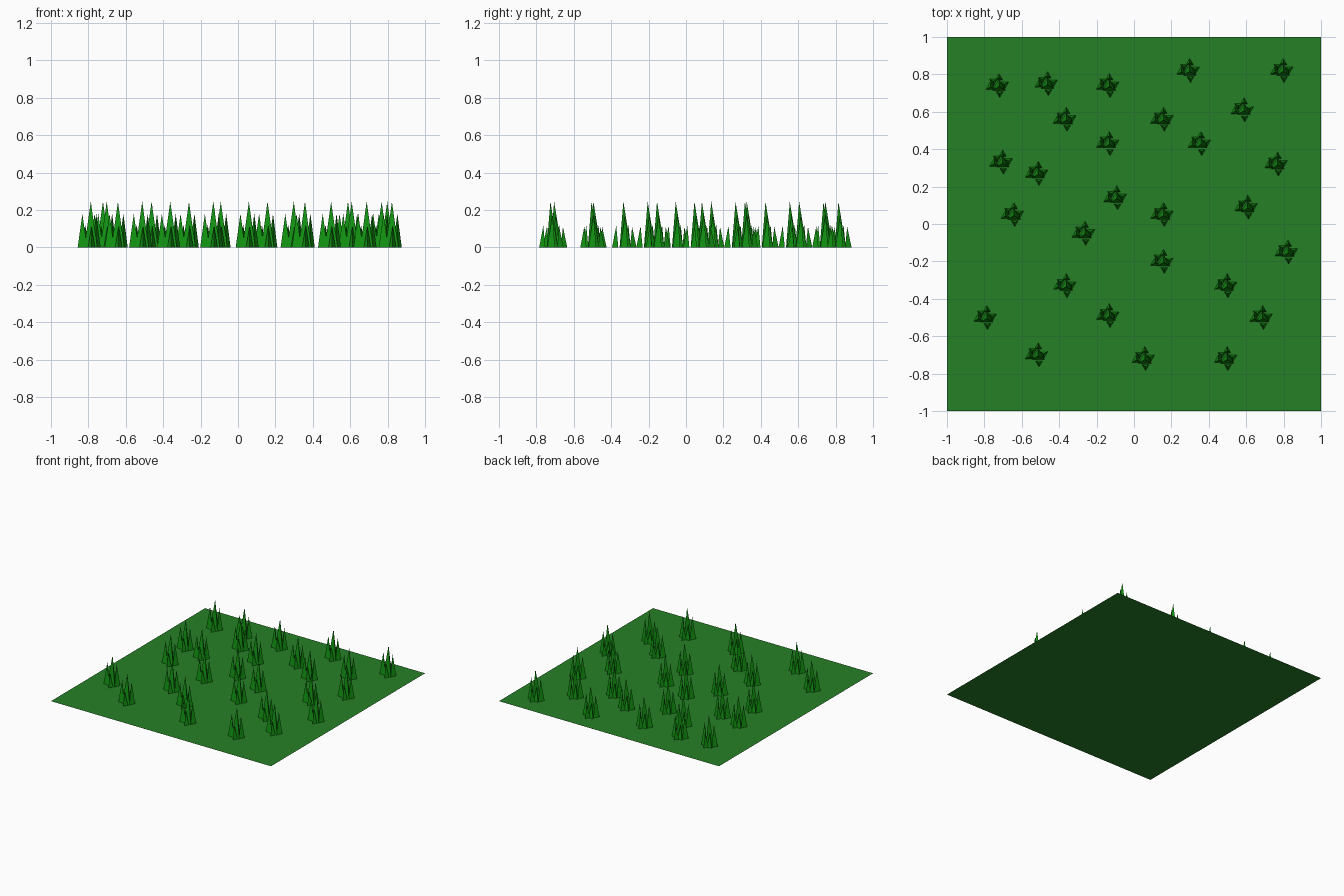
import bpy, bmesh, math
from mathutils import Matrix

if "Cube" in bpy.data.objects:
    bpy.data.objects.remove(bpy.data.objects["Cube"])


def material(name, color):
    m = bpy.data.materials.new(name)
    m.diffuse_color = (*color, 1.0)
    m.use_nodes = True
    m.node_tree.nodes["Principled BSDF"].inputs["Base Color"].default_value = m.diffuse_color
    return m


def make_object(name, mesh, location=(0, 0, 0)):
    ob = bpy.data.objects.new(name, mesh)
    ob.location = location
    bpy.context.collection.objects.link(ob)
    return ob


ground_green = material("ground green", (0.0194, 0.216, 0.0194))
blade_green = material("blade green", (0.006, 0.305, 0.006))

# Flat square ground
bm = bmesh.new()
bmesh.ops.create_grid(bm, x_segments=1, y_segments=1, size=1.0)
ground = bpy.data.meshes.new("ground")
bm.to_mesh(ground)
bm.free()
ground.materials.append(ground_green)
make_object("ground", ground)

# One tuft of three-sided spikes: x, y, height, base radius, corner direction
SPIKES = [
    (0.008, -0.005, 0.245, 0.040, 90),    # tall middle
    (-0.037, -0.007, 0.18, 0.029, 90),    # left
    (0.037, 0.006, 0.18, 0.027, 30),      # right
    (0.012, -0.043, 0.115, 0.022, 270),   # front
    (0.008, 0.042, 0.11, 0.023, 90),      # back
    (-0.022, 0.022, 0.12, 0.024, 150),    # back left
]
bm = bmesh.new()
for x, y, h, r, turn in SPIKES:
    tip = bm.verts.new((x, y, h))
    base = []
    for k in range(3):
        a = math.radians(turn + 120 * k)
        base.append(bm.verts.new((x + r * math.cos(a), y + r * math.sin(a), 0)))
    for k in range(3):
        bm.faces.new((base[k], base[(k + 1) % 3], tip))
tuft = bpy.data.meshes.new("grass_tuft")
bm.to_mesh(tuft)
bm.free()
tuft.materials.append(blade_green)

# Tufts scattered over the ground, all sharing one mesh
PLACES = [
    (-.73, .74), (-.47, .75), (-.14, .74), (.29, .82), (.79, .82),
    (-.37, .56), (.15, .56), (.58, .61), (-.14, .43), (.35, .43),
    (-.71, .33), (-.52, .27), (.76, .32), (-.10, .14), (-.65, .05),
    (.15, .05), (.60, .09), (-.27, -.05), (.815, -.15), (.15, -.20),
    (-.37, -.33), (.49, -.33), (-.795, -.50), (-.14, -.49), (.68, -.50),
    (-.52, -.70), (.05, -.72), (.49, -.72),
]
for i, (x, y) in enumerate(PLACES):
    make_object(f"grass_tuft_{i + 1}", tuft, (x, y, 0))
